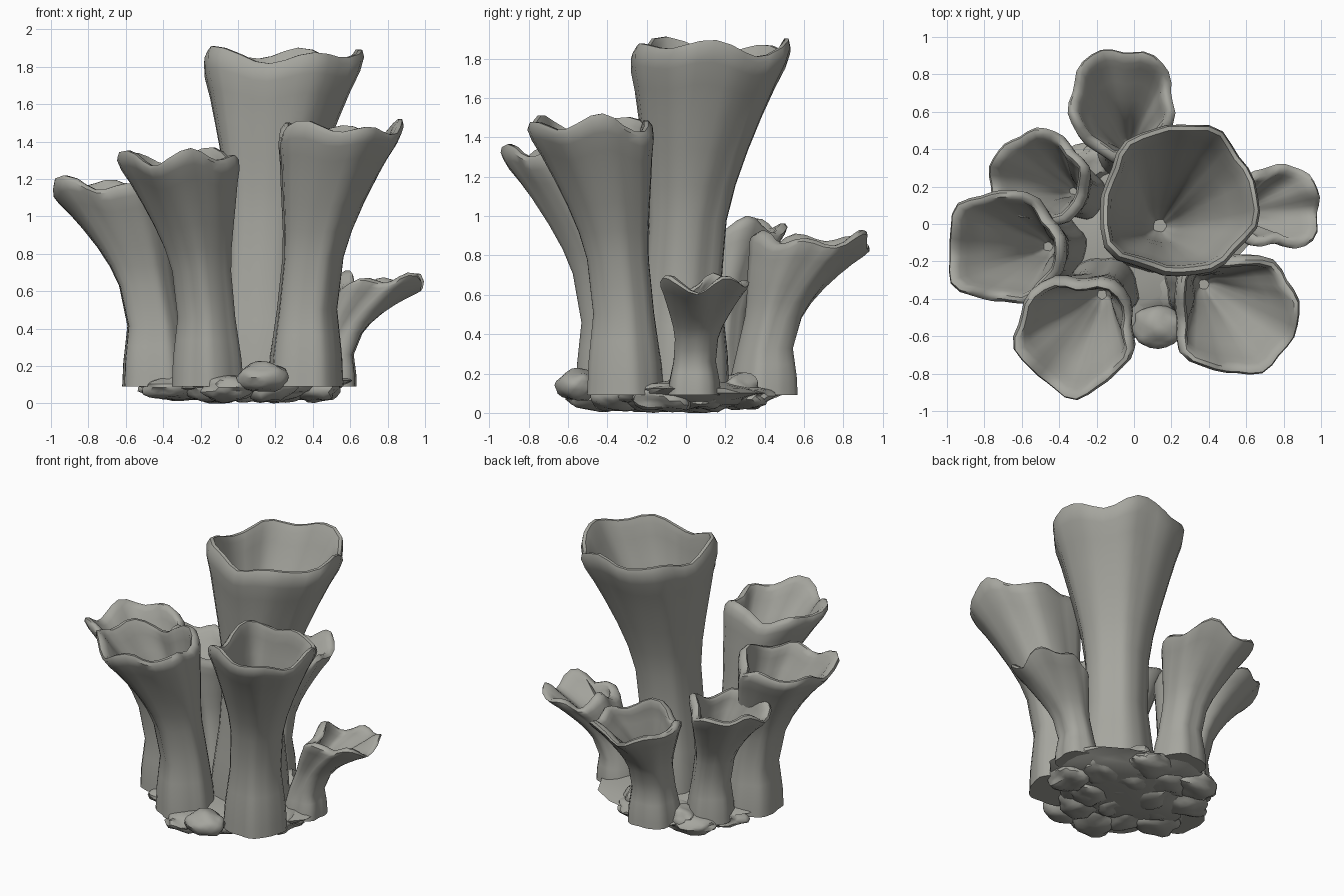
import bpy, bmesh, math, random
from mathutils import Vector, noise

if "Cube" in bpy.data.objects:
    bpy.data.objects.remove(bpy.data.objects["Cube"])

random.seed(4)
grey = bpy.data.materials.new("warm grey")
grey.diffuse_color = (0.38, 0.38, 0.345, 1)
grey.use_nodes = True
grey.node_tree.nodes["Principled BSDF"].inputs["Base Color"].default_value = grey.diffuse_color
SEG = 32


def finish(bm, name, angle):
    bmesh.ops.recalc_face_normals(bm, faces=bm.faces)
    me = bpy.data.meshes.new(name)
    bm.to_mesh(me)
    bm.free()
    me.materials.append(grey)
    ob = bpy.data.objects.new(name, me)
    bpy.context.collection.objects.link(ob)
    bpy.ops.object.select_all(action='DESELECT')
    ob.select_set(True)
    bpy.context.view_layer.objects.active = ob
    bpy.ops.object.shade_smooth_by_angle(angle=math.radians(angle))


def lerp_table(table, t):
    for (a, va), (b, vb) in zip(table, table[1:]):
        if t <= b:
            return va + (vb - va) * (t - a) / (b - a)
    return table[-1][1]


def lobe(radii, ang):
    # smooth interpolation between the eight rim radii
    u = ang / math.tau * 8
    i, f = int(u) % 8, u % 1
    f = f * f * (3 - 2 * f)
    return radii[i] * (1 - f) + radii[(i + 1) % 8] * f


# width along the height (share of the rim) and sideways lean
WIDTH = [(0, .60), (.12, .57), (.3, .48), (.5, .49), (.62, .57), (.75, .72), (.88, .89), (.95, 1), (1, 1.02)]
LEAN = [(0, 0), (.3, .04), (.5, .2), (.62, .34), (.75, .53), (.88, .77), (1, 1)]


def tube(name, base, rim, height, radii):
    phase = random.uniform(0, math.tau)
    bm = bmesh.new()
    mean = sum(radii) / 8
    bottom = .09

    # (height share, wall inset, cup scale): outer wall up, rounded lip, cup down to a point
    steps = [(t, 0, 1) for t in (0, .05, .12, .2, .3, .4, .5, .6, .7, .8, .88, .94)]
    steps += [(.98, 0, 1), (1, .018, 1), (1, .04, 1), (.975, .058, 1)]
    steps += [(.93, .06, 1), (.85, .06, .98), (.75, .06, .92), (.65, .055, .85),
              (.55, .05, .75), (.45, .045, .6), (.38, .04, .4), (.34, .03, .2)]
    rings = []
    for t, inset, cup in steps:
        w, l = lerp_table(WIDTH, t), lerp_table(LEAN, t)
        cx = base[0] + (rim[0] - base[0]) * l
        cy = base[1] + (rim[1] - base[1]) * l
        ring = []
        for k in range(SEG):
            a = math.tau * k / SEG
            shape = mean + (lobe(radii, a) - mean) * (.5 + .5 * t)
            flute = 1 + .04 * math.sin(5 * a + phase + t) + .02 * math.sin(9 * a - phase)
            r = (shape * w * flute - inset) * cup
            # scalloped rim
            wave = .03 * math.sin(5 * a + phase) + .022 * math.sin(3 * a + 2 * phase)
            # uneven lower edge
            z = bottom + (height - bottom) * t + wave * t ** 4
            ring.append(bm.verts.new((cx + r * math.cos(a), cy + r * math.sin(a), z)))
        rings.append(ring)
    for lo, hi in zip(rings, rings[1:]):
        for k in range(SEG):
            n = (k + 1) % SEG
            bm.faces.new((lo[k], lo[n], hi[n], hi[k]))
    bm.faces.new(rings[0][::-1])
    bm.faces.new(rings[-1])
    finish(bm, name, 50)


def rock(name, centre, size, rough=.35):
    bm = bmesh.new()
    bmesh.ops.create_icosphere(bm, subdivisions=3, radius=1)
    shift = Vector((random.random() * 9, random.random() * 9, 0))
    for v in bm.verts:
        p = v.co * (1 + rough * noise.noise(v.co * 1.6 + shift))
        v.co = Vector([c + s * q for c, s, q in zip(centre, size, p)])
        v.co.z = max(v.co.z, 0)
    finish(bm, name, 40)


# the seven flared tubes
tube("tall_centre_tube", (.13, -.02), (.25, .155), 1.86,
     (.41, .39, .39, .39, .42, .47, .41, .44))
tube("front_right_tube", (.36, -.31), (.56, -.485), 1.47,
     (.32, .34, .30, .37, .33, .35, .32, .33))
tube("front_left_tube", (-.16, -.36), (-.31, -.61), 1.32,
     (.30, .34, .31, .34, .33, .30, .32, .29))
tube("left_tube", (-.44, -.12), (-.71, -.13), 1.17,
     (.32, .31, .31, .32, .29, .32, .28, .33))
tube("back_left_tube", (-.31, .17), (-.53, .26), .95,
     (.27, .25, .25, .23, .26, .25, .23, .30))
tube("back_tube", (-.03, .40), (-.06, .66), .88,
     (.27, .29, .28, .30, .28, .30, .30, .28))
tube("right_tube", (.50, .04), (.78, .1), .66,
     (.21, .24, .21, .23, .21, .25, .21, .26))

# lumpy foot joining the tubes
rock("foot", (0, -.03, .1), (.53, .46, .075), .3)
for i in range(16):
    a = math.tau * i * .382
    d = .47 * math.sqrt((i + .5) / 16)
    rock(f"foot_stone_{i}", (d * math.cos(a), -.03 + .9 * d * math.sin(a), .085),
         (random.uniform(.12, .18), random.uniform(.12, .18), random.uniform(.055, .085)), .3)

# loose stones around the edge
rock("front_stone", (.13, -.55, .14), (.14, .11, .08), .2)
rock("back_stone", (.17, .26, .12), (.12, .11, .08))
rock("back_left_stone", (-.2, .33, .12), (.1, .09, .07))
